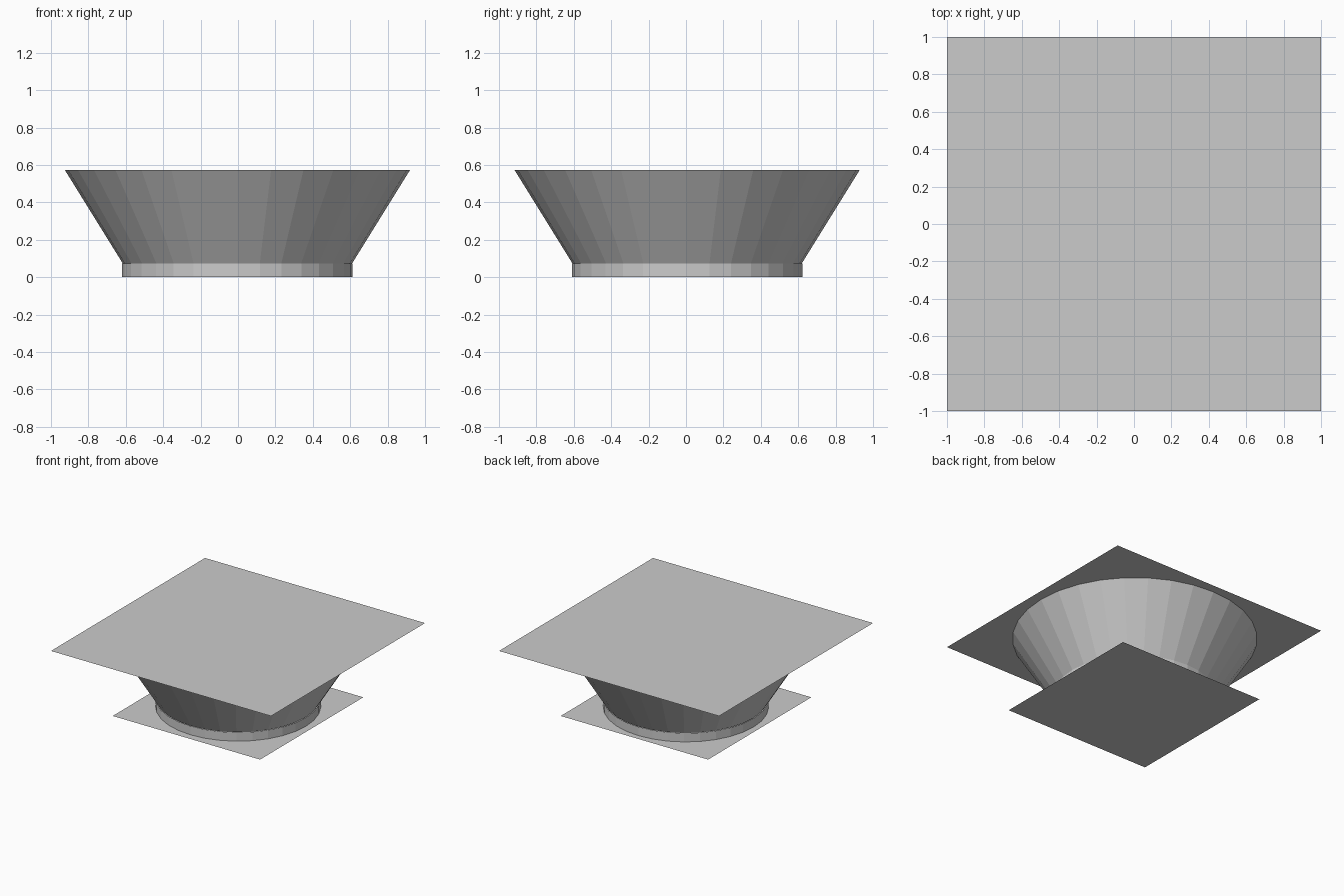
import bpy

if "Cube" in bpy.data.objects:
    bpy.data.objects.remove(bpy.data.objects["Cube"])

SIDES = 32
CX, CY = -0.003, 0.006   # slight offset of the round body
Z_RING, Z_TOP = 0.072, 0.572


def frustum(name, r_bottom, r_top, z0, z1):
    bpy.ops.mesh.primitive_cone_add(
        vertices=SIDES, radius1=r_bottom, radius2=r_top, depth=z1 - z0,
        end_fill_type='NOTHING', location=(CX, CY, (z0 + z1) / 2))
    bpy.context.object.name = name


def sheet(name, size, z):
    bpy.ops.mesh.primitive_plane_add(size=size, location=(0, 0, z))
    bpy.context.object.name = name


# Round body: short foot ring and flared bowl wall
frustum("foot_ring", 0.616, 0.616, 0, Z_RING)
frustum("bowl_wall", 0.612, 0.922, Z_RING, Z_TOP)

# Flat square sheets closing the bottom and the top
sheet("base_sheet", 1.34, 0)
sheet("top_sheet", 2.0, Z_TOP)
